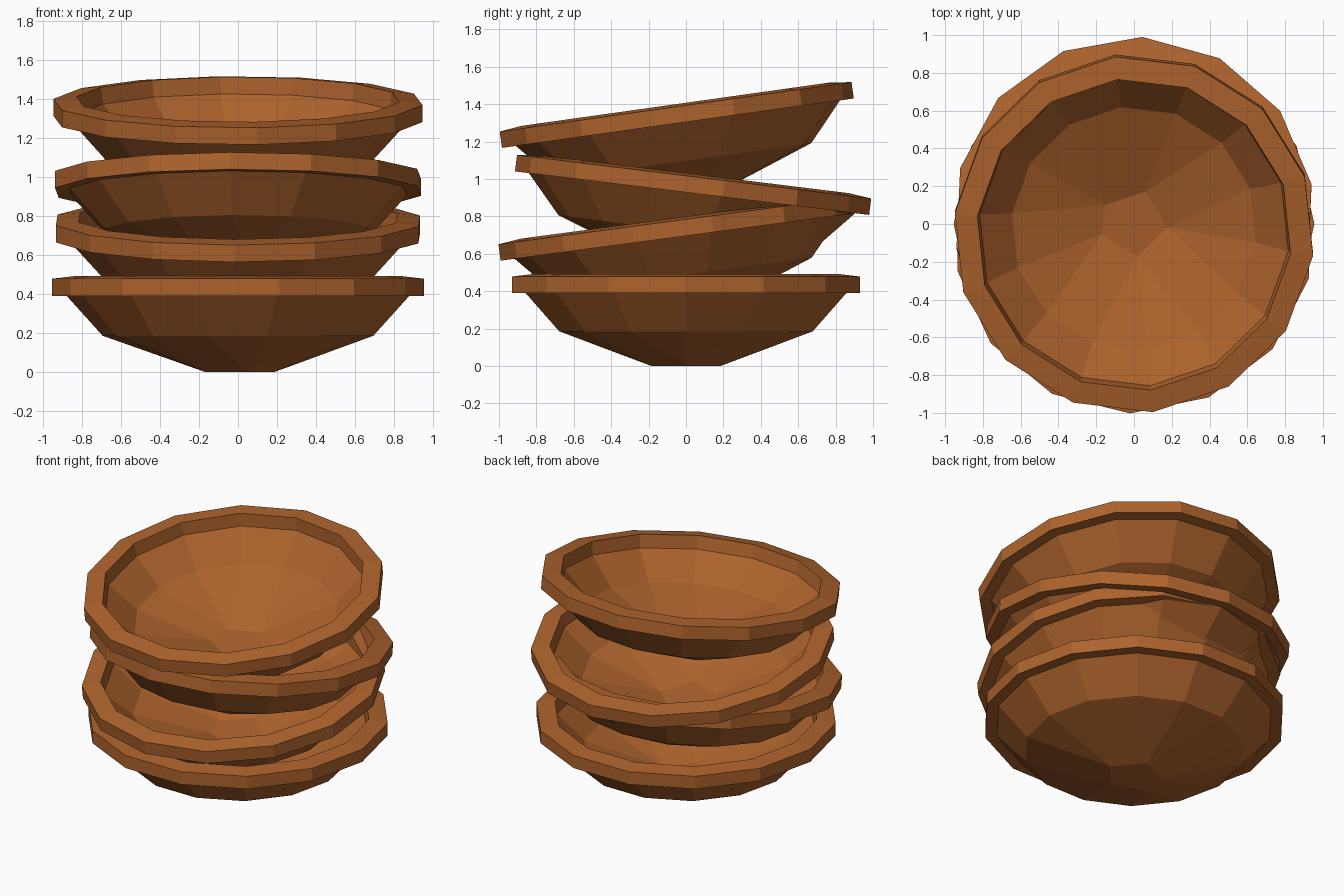
import bpy, bmesh
from math import sin, cos, pi, radians
from mathutils import Matrix

if "Cube" in bpy.data.objects:
    bpy.data.objects.remove(bpy.data.objects["Cube"])

SIDES = 14
# Bottom rings collapse to five corners (index of the kept corner for each side)
FOOT = [0, 0, 3, 3, 3, 6, 6, 6, 8, 8, 11, 11, 11, 0]

# Bowl cross-section (radius, height): outside of foot, wall, flange, lip, inside
PROFILE = [(0.19, 0.0), (0.695, 0.185), (0.88, 0.39), (0.955, 0.39),
           (0.955, 0.478), (0.835, 0.492), (0.823, 0.405),
           (0.65, 0.235), (0.18, 0.05)]

clay = bpy.data.materials.new("brown_clay")
clay.diffuse_color = (0.42, 0.125, 0.026, 1)
clay.use_nodes = True
clay.node_tree.nodes["Principled BSDF"].inputs["Base Color"].default_value = clay.diffuse_color


def make_bowl(name, y, z, tilt, turn):
    bm = bmesh.new()
    rings = []
    for level, (r, h) in enumerate(PROFILE):
        foot = level in (0, len(PROFILE) - 1)
        ring = []
        for k in range(SIDES):
            a = 2 * pi * (FOOT[k] if foot else k) / SIDES
            ring.append(bm.verts.new((r * cos(a), r * sin(a), h)))
        rings.append(ring)
    # Wall faces between neighbouring rings
    for lo, hi in zip(rings, rings[1:]):
        for k in range(SIDES):
            n = (k + 1) % SIDES
            bm.faces.new((lo[k], lo[n], hi[n], hi[k]))
    # Underside and inner floor
    bm.faces.new(rings[0][::-1])
    bm.faces.new(rings[-1])
    bmesh.ops.remove_doubles(bm, verts=bm.verts, dist=1e-4)
    bmesh.ops.recalc_face_normals(bm, faces=bm.faces)
    bm.transform(Matrix.Translation((0, y, z))
                 @ Matrix.Rotation(radians(tilt), 4, 'X')
                 @ Matrix.Rotation(radians(turn), 4, 'Z'))
    me = bpy.data.meshes.new(name)
    bm.to_mesh(me)
    bm.free()
    me.materials.append(clay)
    bpy.context.collection.objects.link(bpy.data.objects.new(name, me))


# Four stacked bowls, leaning alternately forward and back
make_bowl("bottom_bowl", 0.0, 0.0, 0, 0)
make_bowl("second_bowl", 0.007, 0.303, 7.6, 11.6)
make_bowl("third_bowl", -0.015, 0.537, -7.0, 10.2)
make_bowl("top_bowl", 0.011, 0.912, 8.0, -6.86)
